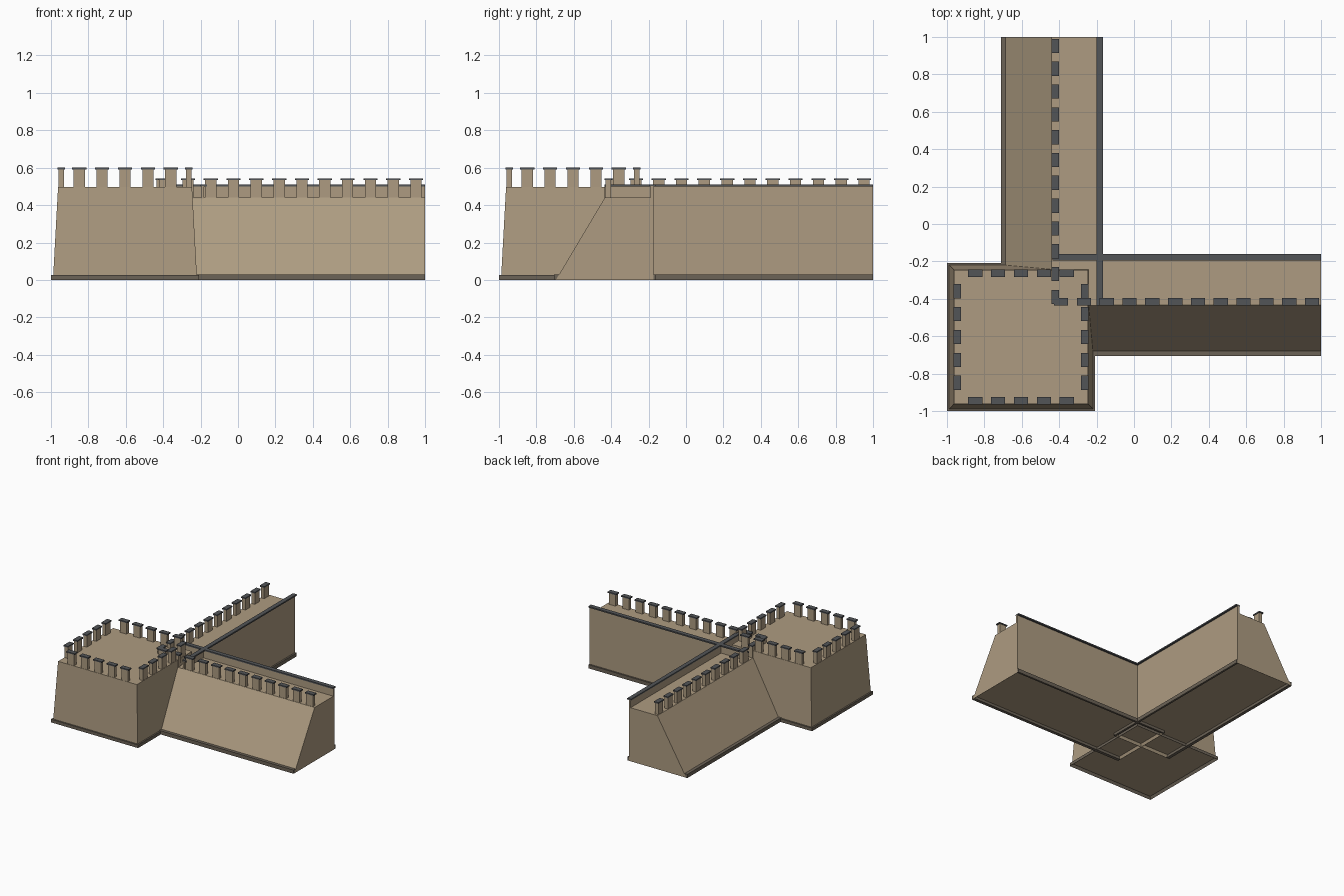
import bpy, bmesh

if "Cube" in bpy.data.objects:
    bpy.data.objects.remove(bpy.data.objects["Cube"])

def material(name, color):
    m = bpy.data.materials.new(name)
    m.diffuse_color = (*color, 1)
    m.use_nodes = True
    m.node_tree.nodes["Principled BSDF"].inputs["Base Color"].default_value = m.diffuse_color
    return m

WALL = material("sandstone", (0.42, 0.33, 0.22))
BASE = material("dark_sandstone", (0.15, 0.125, 0.095))
CAP = material("grey_slate", (0.085, 0.09, 0.095))

def finish(name, bm, mat):
    bmesh.ops.recalc_face_normals(bm, faces=bm.faces)
    mesh = bpy.data.meshes.new(name)
    bm.to_mesh(mesh)
    bm.free()
    mesh.materials.append(mat)
    ob = bpy.data.objects.new(name, mesh)
    bpy.context.collection.objects.link(ob)
    return ob

def add_box(bm, x0, x1, y0, y1, z0, z1, taper=0):
    """Box whose top can shrink inwards by taper on every side."""
    lo = [bm.verts.new(p) for p in ((x0, y0, z0), (x1, y0, z0), (x1, y1, z0), (x0, y1, z0))]
    t = taper
    hi = [bm.verts.new(p) for p in ((x0 + t, y0 + t, z1), (x1 - t, y0 + t, z1),
                                    (x1 - t, y1 - t, z1), (x0 + t, y1 - t, z1))]
    bottom = bm.faces.new(lo[::-1])
    bm.faces.new(hi)
    for i in range(4):
        j = (i + 1) % 4
        bm.faces.new((lo[i], lo[j], hi[j], hi[i]))
    return bottom

def hollow_bottom(bm, face):
    """Recess the underside, leaving a thin rim."""
    bmesh.ops.recalc_face_normals(bm, faces=bm.faces)
    bmesh.ops.inset_individual(bm, faces=[face], thickness=0.015, depth=-0.022)

def merlons(name, spots, z0, z1):
    """spots: (x, y, runs_along_x). Stone blocks with wider slate caps."""
    blocks, caps = bmesh.new(), bmesh.new()
    for x, y, along in spots:
        for bm, length, depth, a, b in ((blocks, 0.030, 0.015, z0, z1 - 0.01),
                                        (caps, 0.038, 0.020, z1 - 0.01, z1)):
            hx, hy = (length, depth) if along else (depth, length)
            add_box(bm, x - hx, x + hx, y - hy, y + hy, a, b)
    finish(name + "_merlons", blocks, WALL)
    finish(name + "_merlon_caps", caps, CAP)

# Corner tower: battered body on a plinth
C = -0.604
bm = bmesh.new()
add_box(bm, C - 0.384, C + 0.384, C - 0.384, C + 0.384, 0.022, 0.497, 0.026)
finish("tower_body", bm, WALL)

bm = bmesh.new()
hollow_bottom(bm, add_box(bm, C - 0.396, C + 0.396, C - 0.396, C + 0.396, 0, 0.026))
finish("tower_plinth", bm, BASE)

spots = []
for i in range(-2, 3):
    s = C + i * 0.1225
    for edge in (C - 0.341, C + 0.341):
        spots += [(s, edge, True), (edge, s, False)]
merlons("tower", spots, 0.497, 0.6)

# Two matching curtain walls, the second with x and y swapped
START = -0.436

def curtain_wall(name, along_x, d):
    def box(part, mat, p0, p1, z0, z1):
        b = bmesh.new()
        if along_x:
            add_box(b, START, 1, p0 + d, p1 + d, z0, z1)
        else:
            add_box(b, p0 + d, p1 + d, START, 1, z0, z1)
        finish(f"{name}_{part}", b, mat)

    # Sloped outer face, walkway, low inner parapet
    profile = [(-0.698, 0), (-0.436, 0.44), (-0.192, 0.44),
               (-0.192, 0.502), (-0.177, 0.502), (-0.177, 0)]
    b = bmesh.new()
    ends = []
    for s in (START, 1):
        ends.append([b.verts.new((s, p + d, z) if along_x else (p + d, s, z)) for p, z in profile])
        b.faces.new(ends[-1])
    n = len(profile)
    for i in range(n):
        j = (i + 1) % n
        bottom = b.faces.new((ends[0][i], ends[0][j], ends[1][j], ends[1][i]))
    hollow_bottom(b, bottom)
    finish(name + "_body", b, WALL)

    box("outer_plinth", BASE, -0.708, -0.682, 0, 0.03)
    box("inner_plinth", BASE, -0.18, -0.164, 0, 0.03)
    box("parapet_cap", CAP, -0.197, -0.162, 0.5, 0.511)

    row = [-0.39 + i * 0.122 for i in range(12)]
    m = -0.418 + d
    merlons(name, [(s, m, True) if along_x else (m, s, False) for s in row], 0.44, 0.543)

curtain_wall("east_wall", True, 0.002)
curtain_wall("north_wall", False, -0.004)
